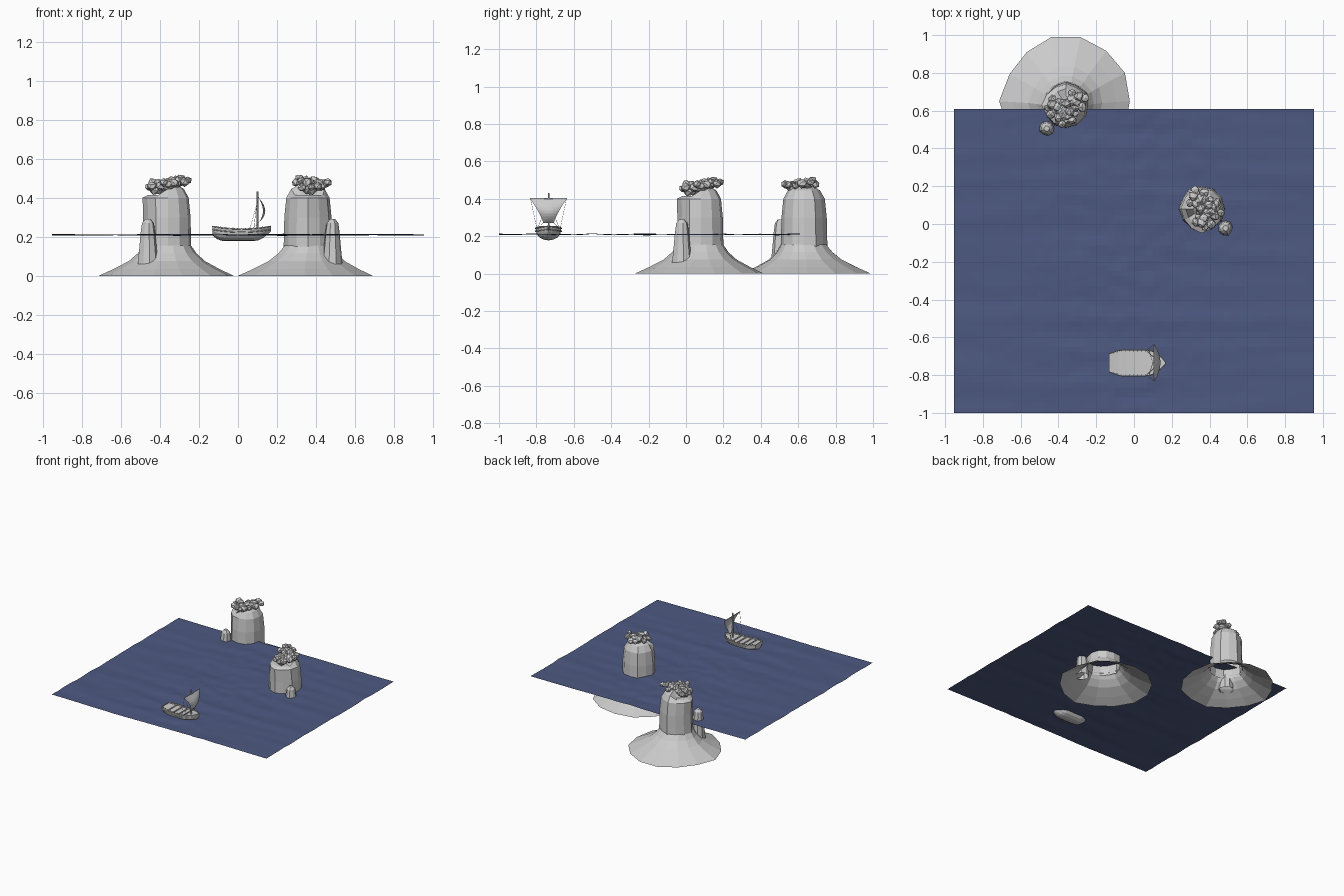
import bpy, bmesh, math, random
from mathutils import Vector, Matrix, noise

random.seed(4)
TAU = 2 * math.pi

cube = bpy.data.objects.get("Cube")
if cube:
    bpy.data.objects.remove(cube, do_unlink=True)


def material(name, rgb):
    m = bpy.data.materials.new(name)
    m.use_nodes = True
    col = (*rgb, 1)
    m.diffuse_color = col
    m.node_tree.nodes["Principled BSDF"].inputs["Base Color"].default_value = col
    return m


STONE = material("pale grey", (0.6, 0.6, 0.6))
WATER = material("deep blue", (0.075, 0.1, 0.22))


def finish(name, bm, mat, matrix=None):
    if matrix:
        bm.transform(matrix)
    me = bpy.data.meshes.new(name)
    bm.to_mesh(me)
    bm.free()
    me.materials.append(mat)
    ob = bpy.data.objects.new(name, me)
    bpy.context.collection.objects.link(ob)
    return ob


def loft(bm, rings, closed=True, cap_end=False, cap_start=False):
    """Join successive point rings with quads."""
    rows = [[bm.verts.new(p) for p in r] for r in rings]
    n = len(rows[0])
    for a, b in zip(rows, rows[1:]):
        for i in range(n if closed else n - 1):
            j = (i + 1) % n
            bm.faces.new((a[i], a[j], b[j], b[i]))
    if cap_end:
        bm.faces.new(rows[-1])
    if cap_start:
        bm.faces.new(rows[0][::-1])
    return rows


def rod(bm, a, b, r, sides=6):
    a, b = Vector(a), Vector(b)
    d = b - a
    m = Matrix.Translation((a + b) / 2) @ d.to_track_quat('Z', 'Y').to_matrix().to_4x4()
    bmesh.ops.create_cone(bm, cap_ends=True, segments=sides, radius1=r, radius2=r,
                          depth=d.length, matrix=m)


def box(bm, centre, size):
    bmesh.ops.create_cube(bm, size=1, matrix=Matrix.Translation(centre) @ Matrix.Diagonal((*size, 1)))


def rock_rings(profile, sides, rough, centre=(0, 0), seed=0):
    """Rings of (height, radius) with a shared uneven outline."""
    rnd = random.Random(seed)
    wob = [1 + rnd.uniform(-rough, rough) for _ in range(sides)]
    return [[(centre[0] + r * w * math.cos(TAU * i / sides),
              centre[1] + r * w * math.sin(TAU * i / sides), z)
             for i, w in enumerate(wob)] for z, r in profile]


def boulder(bm, centre, r, rnd):
    spin = Matrix.Rotation(rnd.uniform(0, TAU), 4, Vector((rnd.random(), rnd.random(), 1)))
    size = Matrix.Diagonal((r, r * rnd.uniform(.85, 1.1), r * rnd.uniform(.75, 1), 1))
    new = bmesh.ops.create_icosphere(bm, subdivisions=1, radius=1)["verts"]
    for v in new:
        v.co *= rnd.uniform(.85, 1.12)
    bmesh.ops.transform(bm, verts=new, matrix=Matrix.Translation(centre) @ size @ spin)


def island(prefix, place):
    # flared seabed foot, open above and below
    bm = bmesh.new()
    rings = rock_rings([(0, .345), (.035, .27), (.075, .195), (.115, .15), (.155, .122)], 14, .04, seed=3)
    rings = [[(x, y + .02 * (1 - z / .155), z) for x, y, z in r] for r in rings]
    loft(bm, rings)
    finish(prefix + "_foot", bm, STONE, place)

    # ribbed column, one half stepped lower
    bm = bmesh.new()
    rings = rock_rings([(.135, .124), (.2, .122), (.3, .12), (.4, .11), (.445, .085), (.47, .045)],
                       12, .05, seed=8)
    rows = loft(bm, rings, cap_end=True)
    for row in rows:
        for v in row:
            if v.co.x < -.01:
                v.co.z = min(v.co.z, .415)
                if v.co.z > .39:
                    v.co.x *= 1.12
    finish(prefix + "_column", bm, STONE, place)

    # small side stack
    bm = bmesh.new()
    loft(bm, rock_rings([(.06, .052), (.14, .044), (.22, .037), (.27, .03), (.29, .014)],
                        9, .08, (-.102, -.125), 5), cap_end=True)
    finish(prefix + "_side_stack", bm, STONE, place)

    # boulder crown: low pile on the step, high pile on the top
    bm = bmesh.new()
    rnd = random.Random(11)
    for cx, cy, cz, spread in ((-.062, -.01, .445, .05), (.045, .015, .478, .06), (0, -.06, .458, .05)):
        boulder(bm, (cx, cy, cz), .04, rnd)
        for i in range(9):
            a = i * 2.4
            d = spread * math.sqrt((i + .5) / 9)
            z = cz + .028 - .4 * d + rnd.uniform(-.012, .012)
            boulder(bm, (cx + d * math.cos(a), cy + d * math.sin(a), z), rnd.uniform(.019, .029), rnd)
    finish(prefix + "_boulders", bm, STONE, place)


island("far_island", Matrix.Translation((-.36, .63, 0)))
island("near_island", Matrix.Translation((.36, .08, 0)) @ Matrix.Rotation(math.pi / 2, 4, 'Z'))

# rippled sea sheet, long swells with finer chop in the middle
bm = bmesh.new()
bmesh.ops.create_grid(bm, x_segments=56, y_segments=60, size=1)
for v in bm.verts:
    x, y = v.co.x * .953, v.co.y * .805 - .195
    swell = noise.noise((x * 1.5, y * 9, 0))
    chop = noise.noise((x * 11, y * 14, 5)) * max(0, 1 - abs(x) * 1.2)
    v.co = (x, y, .21 + .006 * swell + .005 * chop)
finish("sea", bm, WATER)

# ------------------------------------------------------------ boat
BOAT = Matrix.Translation((0, -.735, 0))
STATIONS = 14


def half_width(t):
    return .066 * min(1, .68 + 1.6 * t) * (1 - max(0, (t - .62) / .38) ** 2.2) + .002


def rail_height(t):
    return .236 + .055 * (t - .5) ** 2 + .004


def station_x(t):
    return -.132 + .300 * t


# hull of rounded sections with a flat stern
bm = bmesh.new()
sections = []
for s in range(STATIONS + 1):
    t = s / STATIONS
    w, top = half_width(t), rail_height(t)
    keel = .178 + .05 * max(0, (t - .7) / .3) ** 2 + .03 * max(0, (.2 - t) / .2) ** 2
    sections.append([(station_x(t), -w * math.cos(math.pi * k / 8),
                      top - (top - keel) * math.sin(math.pi * k / 8) ** .8) for k in range(9)])
rows = loft(bm, sections, closed=False)
bm.faces.new(rows[0])
bmesh.ops.recalc_face_normals(bm, faces=bm.faces)
hull = finish("hull", bm, STONE, BOAT)

# deck
bm = bmesh.new()
loft(bm, [[(station_x(t), -half_width(t) * .97, rail_height(t) - .008),
           (station_x(t), half_width(t) * .97, rail_height(t) - .008)]
          for t in (s / STATIONS for s in range(STATIONS + 1))], closed=False)
finish("deck", bm, STONE, BOAT)

# gunwales and rail pegs on both sides
bm = bmesh.new()
for side in (-1, 1):
    for drop in (0, .016):
        pts = [(station_x(t), side * (half_width(t) + .001), rail_height(t) - drop)
               for t in (s / STATIONS for s in range(STATIONS + 1))]
        for a, b in zip(pts, pts[1:]):
            rod(bm, a, b, .003)
    for s in range(1, STATIONS - 1):
        t = s / STATIONS
        box(bm, (station_x(t), side * half_width(t) * .93, rail_height(t) + .001), (.005, .005, .009))
finish("rails", bm, STONE, BOAT)

# benches and deck beams
bm = bmesh.new()
for t in (.2, .36, .52, .66):
    box(bm, (station_x(t), 0, rail_height(t) - .005), (.008, half_width(t) * 1.85, .006))
finish("benches", bm, STONE, BOAT)

# mast and yard
bm = bmesh.new()
rod(bm, (.1, 0, .21), (.1, 0, .432), .004, 8)
rod(bm, (.106, -.1, .402), (.106, .1, .402), .003)
finish("mast_and_yard", bm, STONE, BOAT)

# billowed sail narrowing to the foot
bm = bmesh.new()
sail = []
for i in range(9):
    t = i / 8
    w = .028 + .07 * t ** 1.25
    sail.append([(.106 + .034 * math.sin(math.pi * t ** .9) * (1 - .35 * u * u), w * u, .272 + .13 * t)
                 for u in (k / 4 for k in range(-4, 5))])
loft(bm, sail, closed=False)
finish("sail", bm, STONE, BOAT)

# rigging lines
bm = bmesh.new()
for side in (-1, 1):
    rod(bm, (.106, side * .028, .272), (.07, side * .06, .238), .001, 4)
    rod(bm, (.106, side * .096, .4), (.06, side * .062, .238), .001, 4)
    rod(bm, (.1, 0, .39), (.08, side * .06, .238), .001, 4)
finish("rigging", bm, STONE, BOAT)
